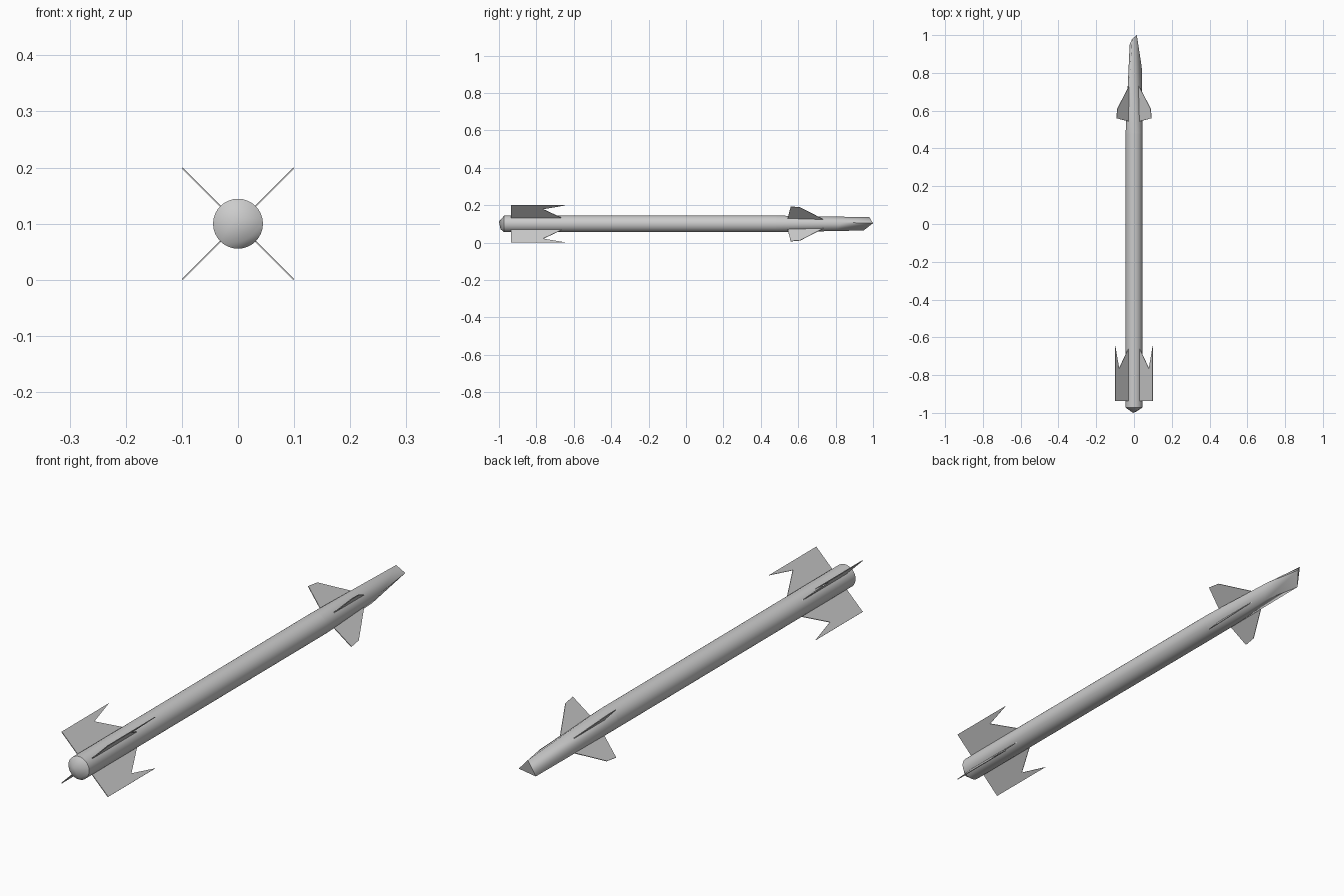
import bpy, bmesh, math
from mathutils import Matrix, Vector

if "Cube" in bpy.data.objects:
    bpy.data.objects.remove(bpy.data.objects["Cube"])

CZ, R, SEG = 0.1, 0.0445, 32


def finish(bm, name, smooth=True):
    bmesh.ops.recalc_face_normals(bm, faces=bm.faces)
    me = bpy.data.meshes.new(name)
    bm.to_mesh(me)
    bm.free()
    ob = bpy.data.objects.new(name, me)
    bpy.context.collection.objects.link(ob)
    if smooth:
        bpy.ops.object.select_all(action='DESELECT')
        ob.select_set(True)
        bpy.context.view_layer.objects.active = ob
        bpy.ops.object.shade_smooth_by_angle(angle=math.radians(25))
    return ob


def ring(bm, y, r=R):
    return [bm.verts.new((r * math.cos(a), y, CZ + r * math.sin(a)))
            for a in (2 * math.pi * i / SEG for i in range(SEG))]


# long tube, open where it meets the nose and the tail cap
bm = bmesh.new()
a, b = ring(bm, -0.972), ring(bm, 0.48)
for i in range(SEG):
    j = (i + 1) % SEG
    bm.faces.new((a[i], a[j], b[j], b[i]))
finish(bm, "body_tube")


def hull_cap(name, y, points):
    """Faceted end cap: hull of a tube ring and a few end points."""
    bm = bmesh.new()
    ring(bm, y)
    for p in points:
        bm.verts.new(p)
    bmesh.ops.convex_hull(bm, input=bm.verts[:])
    inner = [f for f in bm.faces if all(abs(v.co.y - y) < 1e-5 for v in f.verts)]
    bmesh.ops.delete(bm, geom=inner, context='FACES')
    finish(bm, name)


# lopsided chiselled nose and blunt tail ridge
hull_cap("nose", 0.48, [(0.015, 1.0, 0.104), (-0.01, 0.98, 0.136),
                        (-0.023, 0.95, 0.065), (0.041, 0.83, 0.108),
                        (0.012, 0.80, 0.062)])
hull_cap("tail_cap", -0.972, [(-0.005, -1.0, 0.112), (0.014, -0.992, 0.072)])

# fin outlines as (radius, y)
canard = [(0.034, 0.735), (0.125, 0.61), (0.131, 0.56), (0.034, 0.542)]
tail_fin = [(0.036, -0.65), (0.112, -0.765), (0.1405, -0.647),
            (0.1405, -0.936), (0.036, -0.936)]


def fin(name, outline, angle, t=0.003):
    bm = bmesh.new()
    f = bm.faces.new([bm.verts.new((r, y, -t / 2)) for r, y in outline])
    ext = bmesh.ops.extrude_face_region(bm, geom=[f])["geom"]
    bmesh.ops.translate(bm, vec=Vector((0, 0, t)),
                        verts=[v for v in ext if isinstance(v, bmesh.types.BMVert)])
    bm.transform(Matrix.Translation((0, 0, CZ)) @ Matrix.Rotation(angle, 4, 'Y'))
    finish(bm, name, smooth=False)


# four of each fin in an X
for k in range(4):
    ang = math.radians(45 + 90 * k)
    fin(f"front_fin_{k + 1}", canard, ang)
    fin(f"tail_fin_{k + 1}", tail_fin, ang)
